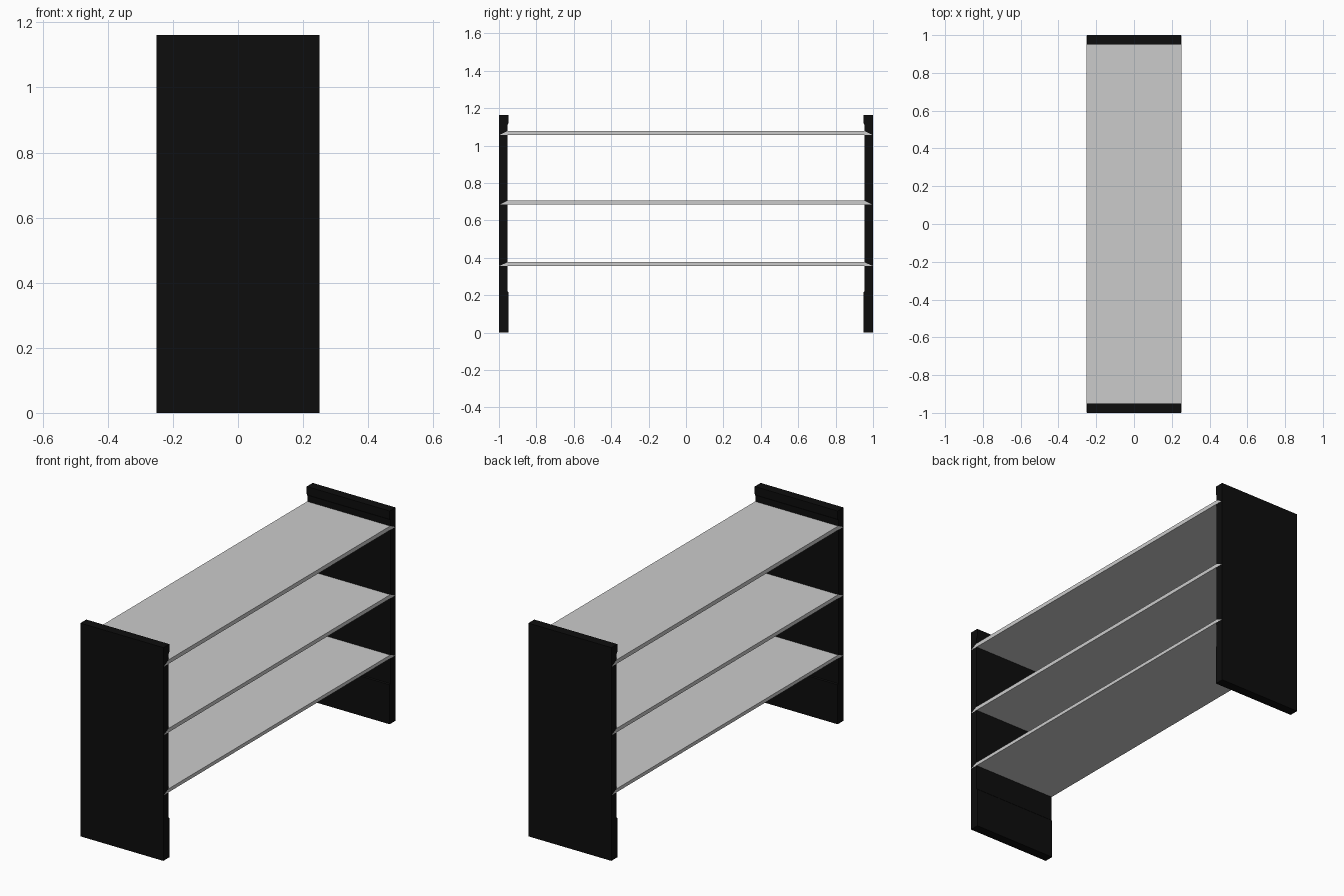
import bpy

if "Cube" in bpy.data.objects:
    bpy.data.objects.remove(bpy.data.objects["Cube"])

HALF_DEPTH = 0.25


def extrude_profile(name, profile, half, mat=None):
    """Extrude a (y, z) outline along x."""
    n = len(profile)
    verts = [(x, y, z) for x in (-half, half) for y, z in profile]
    faces = [tuple(range(n))[::-1], tuple(range(n, 2 * n))]
    faces += [(i, (i + 1) % n, n + (i + 1) % n, n + i) for i in range(n)]
    mesh = bpy.data.meshes.new(name)
    mesh.from_pydata(verts, [], faces)
    import bmesh
    bm = bmesh.new()
    bm.from_mesh(mesh)
    bmesh.ops.recalc_face_normals(bm, faces=bm.faces)
    bm.to_mesh(mesh)
    bm.free()
    obj = bpy.data.objects.new(name, mesh)
    bpy.context.collection.objects.link(obj)
    if mat:
        mesh.materials.append(mat)
    return obj


black = bpy.data.materials.new("black_panel")
black.diffuse_color = (0.004, 0.004, 0.004, 1)
black.use_nodes = True
black.node_tree.nodes["Principled BSDF"].inputs["Base Color"].default_value = black.diffuse_color

# End panels, the inner face very slightly recessed in the middle
panel = [(1.0, 0), (1.0, 1.162), (0.949, 1.162), (0.949, 1.12),
         (0.954, 1.11), (0.954, 0.22), (0.949, 0.215), (0.949, 0.0)]
for side, label in ((-1, "front"), (1, "back")):
    extrude_profile(label + "_end_panel", [(side * y, z) for y, z in panel],
                    HALF_DEPTH, black)

# Shelves with mitred ends let into the panel edges
for label, low, high in (("bottom", 0.357, 0.376),
                         ("middle", 0.684, 0.705),
                         ("top", 1.057, 1.079)):
    extrude_profile(label + "_shelf",
                    [(-0.997, low), (0.997, low), (0.953, high), (-0.953, high)],
                    HALF_DEPTH + 0.0005)
